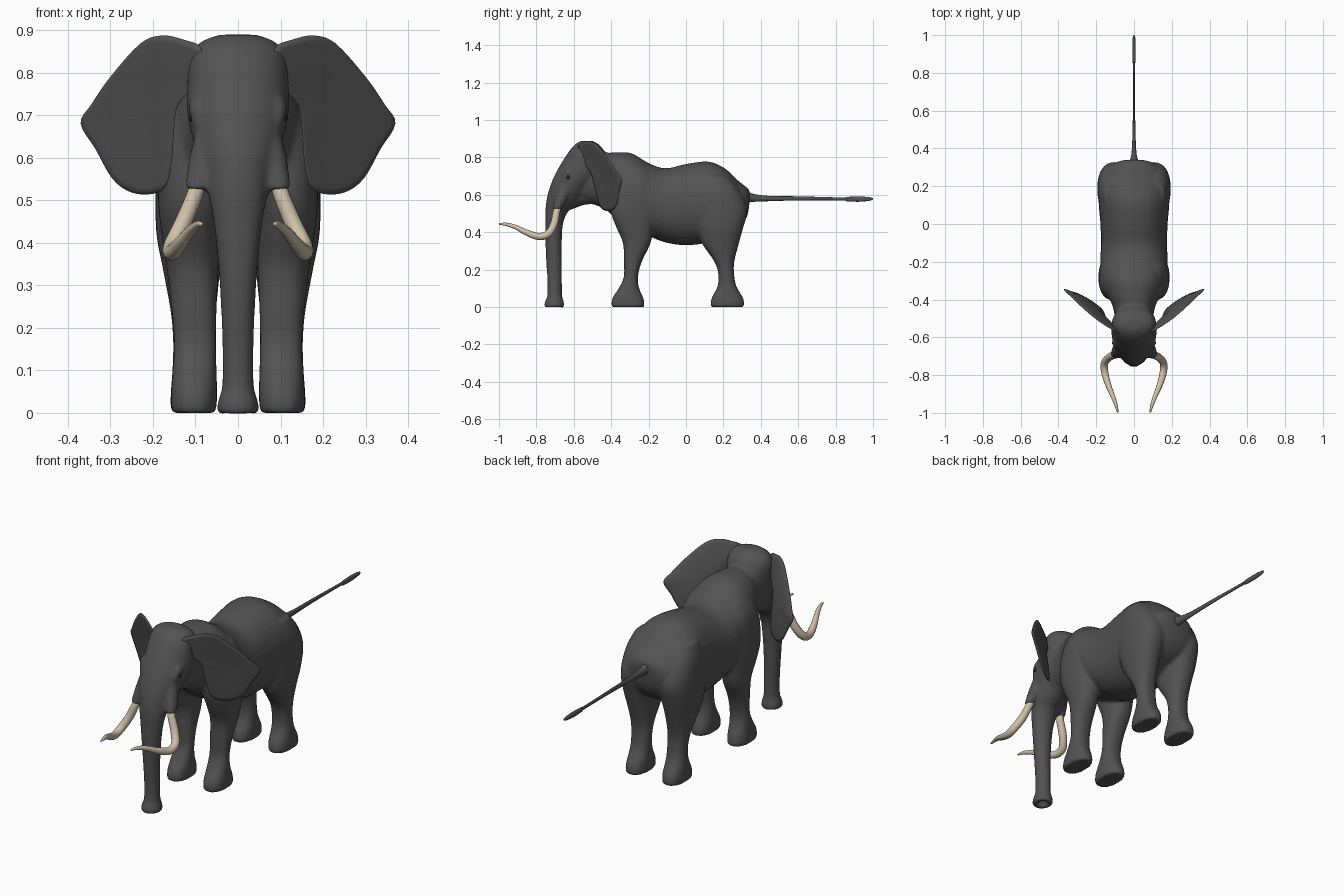
import bpy, bmesh, math
from mathutils import Vector

if "Cube" in bpy.data.objects:
    bpy.data.objects.remove(bpy.data.objects["Cube"])


def material(name, col):
    m = bpy.data.materials.new(name)
    m.diffuse_color = (*col, 1)
    m.use_nodes = True
    m.node_tree.nodes["Principled BSDF"].inputs["Base Color"].default_value = m.diffuse_color
    return m


GREY = material("grey hide", (0.085, 0.085, 0.085))
IVORY = material("ivory", (0.62, 0.53, 0.40))
DARK = material("dark eye", (0.02, 0.02, 0.02))


def spline(pts, n=4, closed=False):
    """Catmull-Rom through tuples of any length."""
    out, N = [], len(pts)
    pick = (lambda i: pts[i % N]) if closed else (lambda i: pts[min(max(i, 0), N - 1)])
    for i in range(N if closed else N - 1):
        a, b, c, d = (Vector(pick(i + k)) for k in (-1, 0, 1, 2))
        for j in range(n):
            t = j / n
            out.append(tuple(0.5 * (2 * b + (c - a) * t + (2 * a - 5 * b + 4 * c - d) * t * t
                                    + (3 * b - a - 3 * c + d) * t ** 3)))
    return out if closed else out + [tuple(pts[-1])]


def skin(name, rings, mat):
    """Bridge rings of points and cap the ends."""
    bm = bmesh.new()
    loops = [[bm.verts.new(p) for p in r] for r in rings]
    n = len(loops[0])
    for a, b in zip(loops, loops[1:]):
        for i in range(n):
            bm.faces.new((a[i], a[(i + 1) % n], b[(i + 1) % n], b[i]))
    bm.faces.new(loops[0])
    bm.faces.new(loops[-1])
    bmesh.ops.recalc_face_normals(bm, faces=bm.faces)
    me = bpy.data.meshes.new(name)
    bm.to_mesh(me)
    bm.free()
    me.materials.append(mat)
    me.shade_smooth()
    ob = bpy.data.objects.new(name, me)
    bpy.context.collection.objects.link(ob)
    return ob


def loft(name, secs, axis, mat=GREY, p=2.0, n=4, sides=28):
    """Sections are (x, y, z, rx, r2), each a superellipse across the axis."""
    rings = []
    for x, y, z, ra, rb in spline(secs, n):
        ring = []
        for k in range(sides):
            t = 2 * math.pi * k / sides
            c, s = math.cos(t), math.sin(t)
            u = ra * math.copysign(abs(c) ** (2 / p), c)
            v = rb * math.copysign(abs(s) ** (2 / p), s)
            ring.append((x + u, y, z + v) if axis == 'Y' else (x + u, y + v, z))
        rings.append(ring)
    return skin(name, rings, mat)


def span(rows):
    """(pos, low, high, half width) -> (pos, centre, half width, half depth)."""
    return [(a, (lo + hi) / 2, w, (hi - lo) / 2) for a, lo, hi, w in rows]


hide = []

# torso and neck: y, bottom, top, half width
torso = [(.34, .56, .625, .04), (.325, .48, .64, .10), (.28, .42, .675, .15), (.21, .385, .74, .183),
         (.12, .345, .778, .188), (0, .33, .765, .178), (-.11, .345, .742, .175), (-.20, .38, .77, .178),
         (-.29, .42, .822, .168), (-.37, .47, .827, .145), (-.43, .52, .825, .115), (-.50, .55, .83, .10),
         (-.58, .56, .82, .09)]
hide.append(loft("body", [(0, y, c, w, h) for y, c, w, h in span(torso)], 'Y', p=2.15))

# head and trunk, down to the hollow tip: z, front, back, half width
head = [(.889, -.56, -.50, .045), (.872, -.59, -.47, .088), (.84, -.62, -.44, .112), (.78, -.66, -.42, .119),
        (.70, -.705, -.45, .119), (.62, -.735, -.52, .10), (.56, -.748, -.57, .082), (.51, -.752, -.63, .069),
        (.45, -.752, -.656, .058), (.38, -.752, -.663, .050), (.28, -.75, -.665, .042), (.15, -.742, -.664, .037),
        (.06, -.742, -.662, .038), (.03, -.755, -.653, .047), (.0, -.757, -.652, .048),
        (.0, -.735, -.674, .028), (.025, -.73, -.68, .022)]
hide.append(loft("head", [(0, c, z, w, h) for z, c, w, h in span(head)], 'Z'))

# lower jaw
jaw = [(-.50, .55, .66, .06), (-.55, .545, .65, .062), (-.60, .525, .62, .05), (-.635, .52, .57, .035),
       (-.65, .53, .555, .015)]
hide.append(loft("jaw", [(0, y, c, w, h) for y, c, w, h in span(jaw)], 'Y'))

# legs: z, front, back, x centre, half width
front_leg = [(.74, -.36, -.20, .08, .06), (.68, -.39, -.17, .092, .082), (.60, -.405, -.16, .10, .086),
             (.50, -.40, -.165, .11, .078), (.42, -.37, -.175, .111, .069), (.34, -.337, -.19, .107, .061),
             (.24, -.332, -.237, .103, .053), (.16, -.333, -.257, .101, .050), (.10, -.36, -.25, .102, .052),
             (.05, -.393, -.228, .103, .054), (.012, -.40, -.221, .104, .054), (0, -.397, -.224, .104, .052)]
hind_leg = [(.70, .08, .23, .09, .07), (.62, .05, .29, .098, .09), (.52, .045, .328, .104, .09),
            (.42, .06, .305, .11, .082), (.34, .085, .283, .109, .068), (.24, .153, .258, .105, .054),
            (.17, .173, .258, .103, .050), (.11, .168, .27, .103, .051), (.05, .137, .305, .104, .054),
            (.012, .13, .312, .105, .054), (0, .133, .309, .105, .052)]
for s in (1, -1):
    for nm, leg in (("front_leg", front_leg), ("hind_leg", hind_leg)):
        hide.append(loft(nm, [(s * x, (a + b) / 2, z, w, (b - a) / 2) for z, a, b, x, w in leg], 'Z', p=2.3))
    # tusk socket and brow
    hide.append(loft("tusk_socket", [(s * .07, -.65, .66, .03, .03), (s * .085, -.665, .59, .032, .035),
                                     (s * .10, -.69, .525, .024, .026)], 'Z'))
    hide.append(loft("brow", [(s * .09, -.60, .75, .015, .03), (s * .098, -.62, .72, .018, .035),
                              (s * .09, -.64, .67, .015, .03)], 'Z'))

# fuse the hide into one soft surface
bpy.ops.object.select_all(action='DESELECT')
for ob in hide:
    ob.select_set(True)
body = hide[0]
bpy.context.view_layer.objects.active = body
bpy.ops.object.join()
rm = body.modifiers.new("fuse", 'REMESH')
rm.mode, rm.voxel_size, rm.use_smooth_shade = 'VOXEL', 0.008, True
sm = body.modifiers.new("soften", 'SMOOTH')
sm.factor, sm.iterations = 0.5, 10
for m in ("fuse", "soften"):
    bpy.ops.object.modifier_apply(modifier=m)
body.data.shade_smooth()

# tail with flattened tuft: y, z, rx, rz
tail = [(.29, .59, .05, .05), (.33, .588, .025, .030), (.37, .583, .014, .020), (.45, .58, .009, .014),
        (.60, .581, .006, .011), (.83, .578, .006, .008), (.86, .577, .008, .012), (.93, .577, .009, .014),
        (.985, .578, .007, .009), (1, .578, .002, .003)]
loft("tail", [(0, y, z, a, b) for y, z, a, b in tail], 'Y', sides=16)

# ears: outline in x, z on a plane swept back
ear = [(.085, .855), (.13, .878), (.18, .887), (.23, .868), (.30, .79), (.345, .725), (.37, .68), (.335, .62),
       (.295, .55), (.25, .518), (.20, .515), (.168, .535), (.155, .60), (.15, .67), (.14, .725), (.095, .78)]
tusk = [(.088, -.675, .56, .018), (.103, -.692, .51, .019), (.13, -.705, .445, .020), (.155, -.735, .393, .020),
        (.155, -.785, .377, .019), (.137, -.85, .397, .016), (.113, -.91, .427, .012), (.095, -.96, .442, .009),
        (.086, -.998, .444, .004)]
for s, side in ((1, "left"), (-1, "right")):
    outline, rings = spline(ear, 4, True), []
    steps = [.1, .35, .6, .8, .92, 1]
    for sign, seq in ((-1, steps), (1, steps[::-1])):
        for k in seq:
            ring = []
            for x, z in outline:
                x, z = .225 + (x - .225) * k, .70 + (z - .70) * k
                t = .003 + .009 * (1 - k ** 4)
                y = -.55 + .68 * (x - .12) + .2 * (.85 - z) + .012 * (1 - k * k) + sign * t
                ring.append((s * x, y, z))
            rings.append(ring)
    skin(side + "_ear", rings, GREY)

    # tusk: circles square to a curved path
    path, rings = spline(tusk, 5), []
    for i, q in enumerate(path):
        a, b = path[max(i - 1, 0)], path[min(i + 1, len(path) - 1)]
        d = (Vector(b[:3]) - Vector(a[:3])).normalized()
        u = d.cross(Vector((1, 0, 0))).normalized()
        v = d.cross(u)
        ring = []
        for k in range(16):
            t = 2 * math.pi * k / 16
            c = Vector(q[:3]) + (u * math.cos(t) + v * math.sin(t)) * q[3]
            ring.append((s * c.x, c.y, c.z))
        rings.append(ring)
    skin(side + "_tusk", rings, IVORY)

    # eye
    bpy.ops.mesh.primitive_uv_sphere_add(segments=16, ring_count=10, radius=.012,
                                         location=(s * .104, -.63, .695))
    eye = bpy.context.object
    eye.name = side + "_eye"
    eye.data.materials.append(DARK)
    eye.data.shade_smooth()
